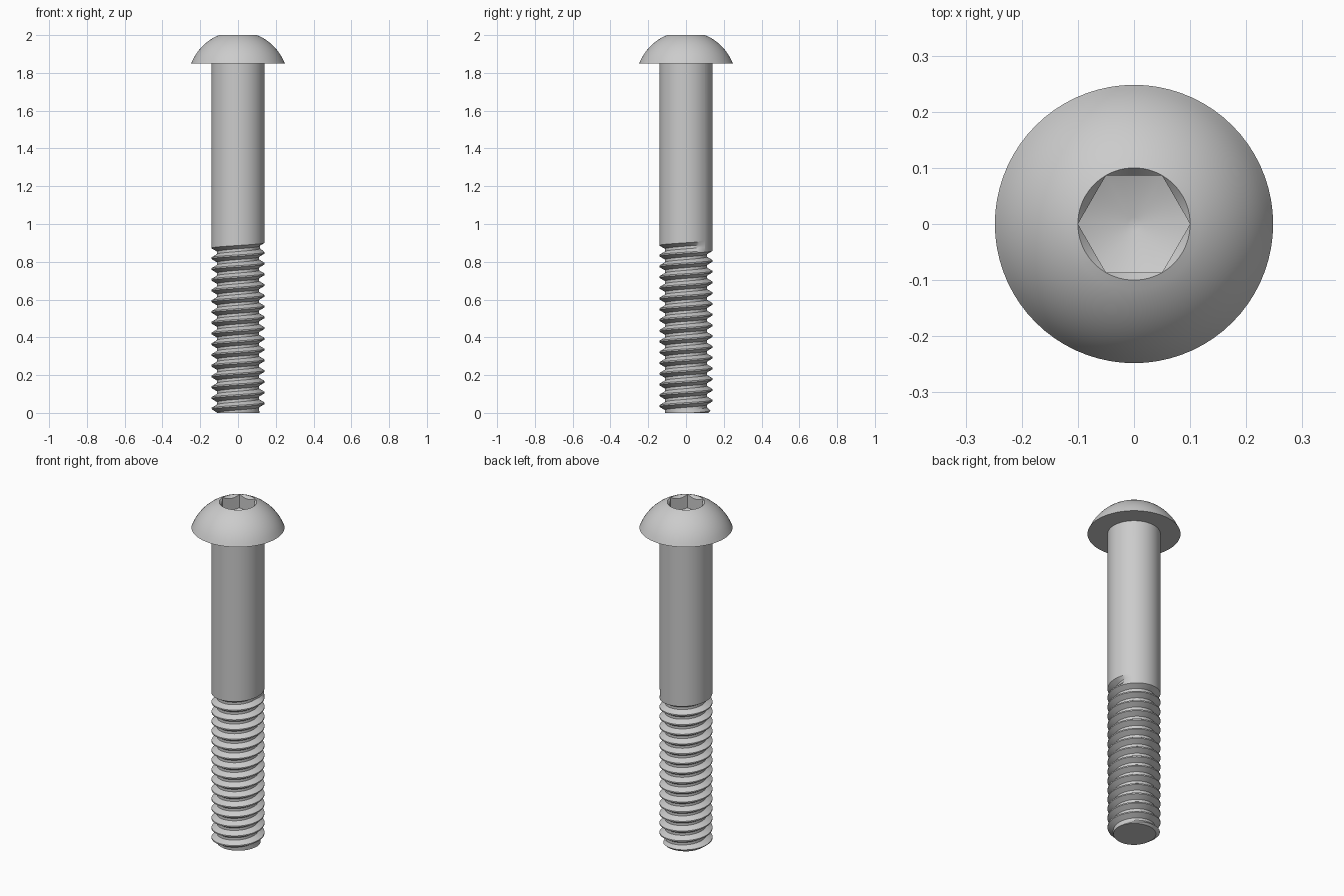
import bpy, bmesh, math

if "Cube" in bpy.data.objects:
    bpy.data.objects.remove(bpy.data.objects["Cube"])

SEG = 72                  # columns per turn
HEAD_R, HEAD_Z, TOP_Z = 0.248, 1.85, 2.0
SHANK_R, ROOT_R = 0.141, 0.111
PITCH, TURNS = 0.0569, 17
THREAD_END = 0.858        # height where the last turn starts to leave the shank
SEAM = math.radians(45)   # angle at which the thread runs out
SOCKET_R = 0.1

steel = bpy.data.materials.new("grey_steel")
steel.use_nodes = True
steel.diffuse_color = (0.6, 0.6, 0.6, 1)
steel.node_tree.nodes["Principled BSDF"].inputs["Base Color"].default_value = (0.6, 0.6, 0.6, 1)


def polar(r, a, z):
    return (r * math.cos(a), r * math.sin(a), z)


def bridge(bm, columns):
    """Join neighbouring columns of vertices with quads."""
    for a, b in zip(columns, columns[1:]):
        for i in range(len(a) - 1):
            bm.faces.new((a[i], b[i], b[i + 1], a[i + 1]))


def finish(bm, name):
    bmesh.ops.remove_doubles(bm, verts=bm.verts, dist=1e-5)
    bmesh.ops.dissolve_degenerate(bm, edges=bm.edges, dist=1e-6)
    bmesh.ops.recalc_face_normals(bm, faces=bm.faces)
    mesh = bpy.data.meshes.new(name)
    bm.to_mesh(mesh)
    bm.free()
    mesh.materials.append(steel)
    mesh.shade_smooth()
    mesh.set_sharp_from_angle(angle=math.radians(30))
    obj = bpy.data.objects.new(name, mesh)
    bpy.context.collection.objects.link(obj)
    return obj


# Button head: domed outside, chamfered hexagonal socket with a drilled floor
def head_profile(a):
    centre_z, radius = 1.755, 0.265
    start = math.atan2(HEAD_Z - centre_z, HEAD_R)
    end = math.atan2(TOP_Z - centre_z, SOCKET_R)
    points = [(0, HEAD_Z), (HEAD_R, HEAD_Z)]
    for i in range(1, 12):
        t = start + (end - start) * i / 12
        points.append((radius * math.cos(t), centre_z + radius * math.sin(t)))
    points.append((SOCKET_R, TOP_Z))
    # distance to the hexagon wall at this angle
    sixth = math.pi / 3
    wall = SOCKET_R * math.cos(sixth / 2) / math.cos(a % sixth - sixth / 2)
    wall = min(wall, SOCKET_R - 0.0003)
    points.append((wall, TOP_Z - 1.2 * (SOCKET_R - wall)))
    floor = 1.88
    points += [(wall, floor + 0.4 * wall), (0.012, floor + 0.005), (0, floor + 0.005)]
    return points


bm = bmesh.new()
columns = []
for i in range(SEG + 1):
    a = math.tau * (i % SEG) / SEG + 1e-7
    columns.append([bm.verts.new(polar(r, a, z)) for r, z in head_profile(a)])
bridge(bm, columns)
finish(bm, "button_head")


# Threaded shank: one swept groove that fades out into the plain cylinder
bm = bmesh.new()
total = TURNS * SEG
columns = []
for i in range(total + 1):
    a = SEAM + math.tau * (i % SEG) / SEG
    low = THREAD_END - PITCH * (total - i) / SEG
    depth = (SHANK_R - ROOT_R) * min(1, (total - i) / (SEG / 8))
    root = SHANK_R - depth
    column = []
    for r, f in ((SHANK_R, 0), (root, 5 / 16), (root, 9 / 16), (SHANK_R, 7 / 8), (SHANK_R, 1)):
        z = low + f * PITCH
        column.append(bm.verts.new(polar(min(r, 0.118 + z), a, z)))   # chamfered tip
    columns.append(column)
bridge(bm, columns)

# Plain part, starting on the last turn's upper edge
plain = []
for i in range(SEG + 1):
    a = SEAM + math.tau * (i % SEG) / SEG
    z = THREAD_END + PITCH * i / SEG
    plain.append([bm.verts.new(polar(SHANK_R, a, h)) for h in (z, HEAD_Z + 0.003)])
bridge(bm, plain)
bm.faces.new([c[1] for c in plain[:-1]])
bmesh.ops.remove_doubles(bm, verts=bm.verts, dist=1e-5)

# Flat cut tip
cut = bmesh.ops.bisect_plane(bm, geom=bm.verts[:] + bm.edges[:] + bm.faces[:],
                             plane_co=(0, 0, 0), plane_no=(0, 0, -1), clear_outer=True)
rim = [e for e in cut["geom_cut"] if isinstance(e, bmesh.types.BMEdge)]
bmesh.ops.contextual_create(bm, geom=rim)
finish(bm, "threaded_shank")
